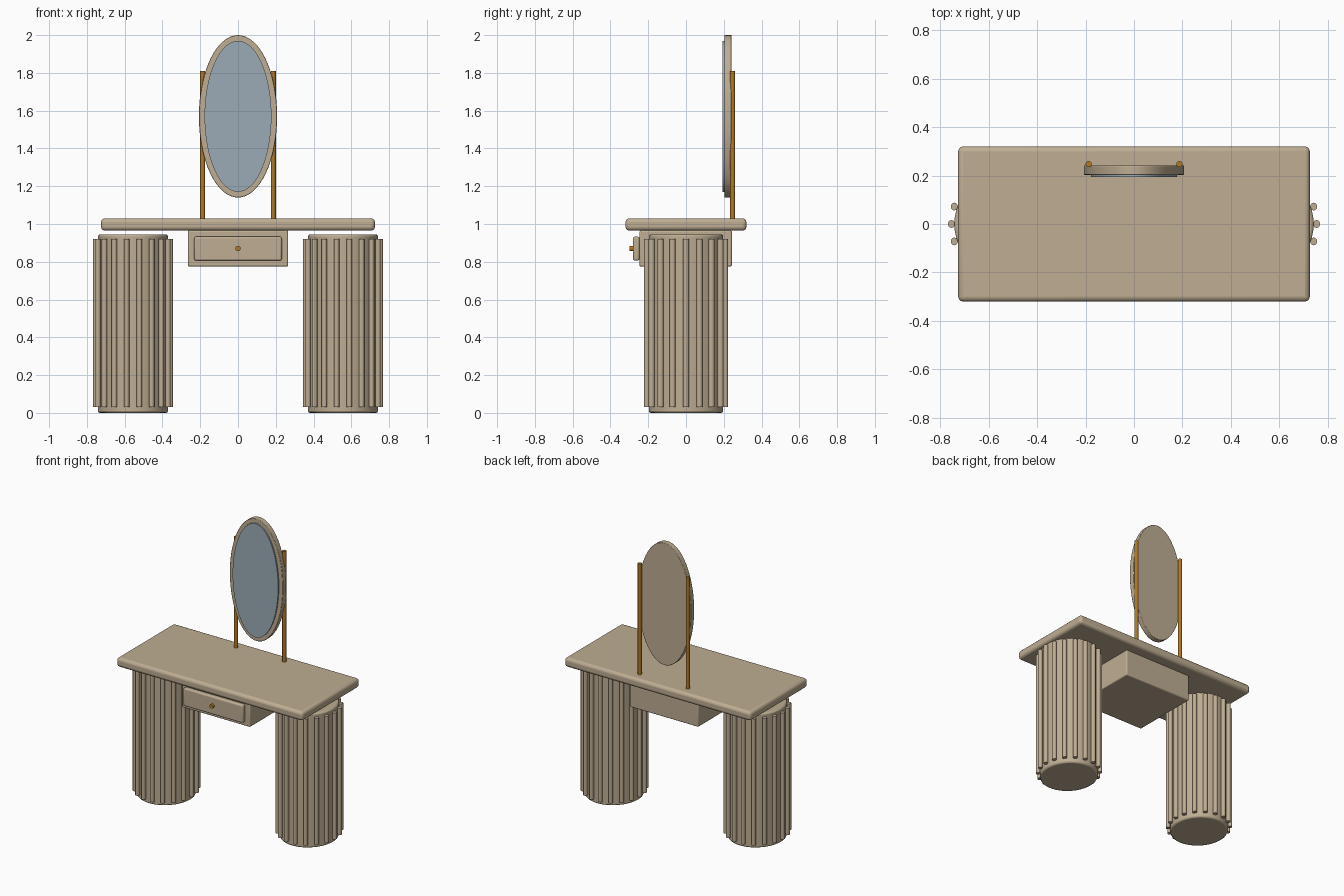
import bpy
import math

cube = bpy.data.objects.get("Cube")
if cube:
    bpy.data.objects.remove(cube, do_unlink=True)


def material(name, rgb):
    m = bpy.data.materials.new(name)
    m.use_nodes = True
    color = (*rgb, 1)
    m.diffuse_color = color
    m.node_tree.nodes["Principled BSDF"].inputs["Base Color"].default_value = color
    return m


wood = material("beige wood", (0.52, 0.42, 0.29))
brass = material("brass", (0.44, 0.19, 0.02))
glass = material("mirror glass", (0.33, 0.41, 0.47))


def finish(name, mat, bevel, segments):
    """Apply scale, then add material, edge bevel and smooth shading."""
    ob = bpy.context.object
    ob.name = name
    bpy.ops.object.transform_apply(location=False, rotation=True, scale=True)
    ob.data.materials.append(mat)
    if bevel:
        mod = ob.modifiers.new("Rounded edges", "BEVEL")
        mod.width = bevel
        mod.segments = segments
        mod.limit_method = "ANGLE"
        mod.angle_limit = math.radians(50)
    bpy.ops.object.shade_smooth_by_angle(angle=math.radians(35))
    return ob


def box(name, low, high, mat, bevel=0.01, segments=3):
    center = [(a + b) / 2 for a, b in zip(low, high)]
    bpy.ops.mesh.primitive_cube_add(size=1, location=center)
    bpy.context.object.scale = [b - a for a, b in zip(low, high)]
    return finish(name, mat, bevel, segments)


def rod(name, x, y, z0, z1, rx, ry, mat, sides=12, bevel=0.0):
    """Upright elliptical cylinder."""
    bpy.ops.mesh.primitive_cylinder_add(
        vertices=sides, radius=1, depth=z1 - z0, location=(x, y, (z0 + z1) / 2))
    bpy.context.object.scale = (rx, ry, 1)
    return finish(name, mat, bevel, 2)


def disc(name, y0, y1, z, rx, rz, mat, sides=64, bevel=0.0):
    """Elliptical plate facing the front."""
    bpy.ops.mesh.primitive_cylinder_add(
        vertices=sides, radius=1, depth=y1 - y0,
        location=(0, (y0 + y1) / 2, z), rotation=(math.pi / 2, 0, 0))
    bpy.context.object.scale = (rx, rz, 1)
    return finish(name, mat, bevel, 2)


# Table top and drawer
box("table_top", (-0.725, -0.32, 0.965), (0.725, 0.32, 1.03), wood, 0.02)
box("drawer_box", (-0.266, -0.246, 0.775), (0.266, 0.243, 0.965), wood, 0.008)
box("drawer_front", (-0.232, -0.28, 0.806), (0.232, -0.246, 0.933), wood, 0.01)
disc("drawer_knob", -0.298, -0.275, 0.87, 0.014, 0.014, brass, 12)

# Fluted pedestals and mirror posts on both sides
FLUTES = 18
for side, s in (("left", 1), ("right", -1)):
    cx = s * 0.556
    rod(side + "_pedestal", cx, 0, 0, 0.945, 0.185, 0.197, wood, 48, 0.01)
    for i in range(FLUTES):
        a = 2 * math.pi * i / FLUTES
        rod(f"{side}_flute_{i + 1}", cx + 0.197 * math.cos(a), 0.21 * math.sin(a),
            0.03, 0.92, 0.0145, 0.016, wood, 12)
    rod(side + "_mirror_post", s * 0.187, 0.247, 1.02, 1.81, 0.013, 0.013, brass)

# Oval mirror
disc("mirror_frame", 0.203, 0.241, 1.57, 0.207, 0.43, wood, 64, 0.003)
disc("mirror_glass", 0.193, 0.21, 1.57, 0.177, 0.4, glass)
